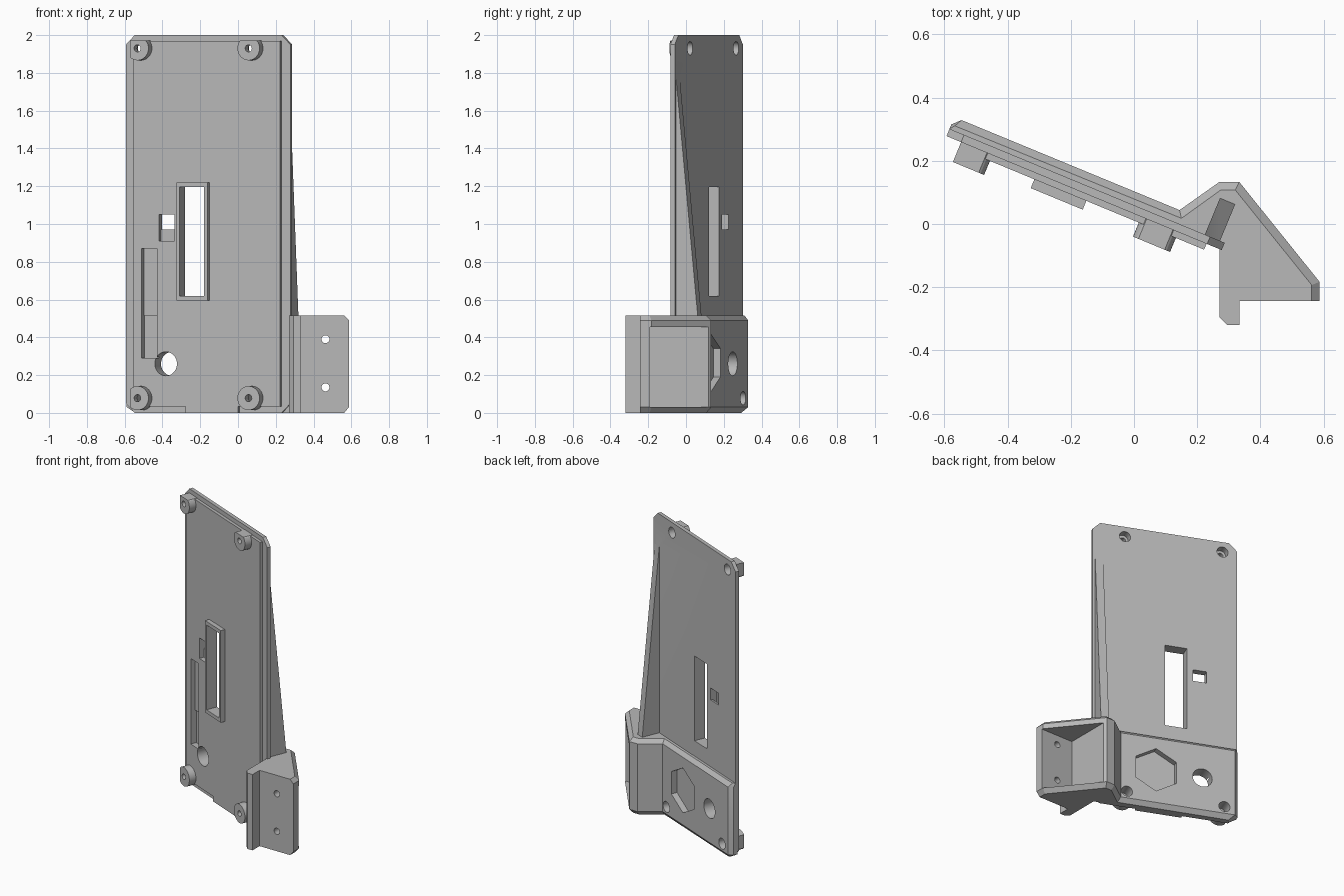
import bpy
import bmesh
from math import cos, sin, pi, radians
from mathutils import Matrix, Vector

if "Cube" in bpy.data.objects:
    bpy.data.objects.remove(bpy.data.objects["Cube"], do_unlink=True)

# Panel frame: u runs along the tilted plate, v towards its back, z up
PANEL = Matrix.Translation((-0.593, 0.278, 0)) @ Matrix.Rotation(radians(-22.5), 4, 'Z')

grey = bpy.data.materials.new("plain_grey")
grey.use_nodes = True
colour = (0.48, 0.48, 0.48, 1)
grey.diffuse_color = colour
grey.node_tree.nodes["Principled BSDF"].inputs["Base Color"].default_value = colour


def loft(name, rings, matrix=None):
    """Closed solid through rings of equal length."""
    bm = bmesh.new()
    loops = [[bm.verts.new(p) for p in ring] for ring in rings]
    n = len(loops[0])
    for a, b in zip(loops, loops[1:]):
        for i in range(n):
            j = (i + 1) % n
            bm.faces.new((a[i], a[j], b[j], b[i]))
    bm.faces.new(loops[0])
    bm.faces.new(loops[-1])
    bmesh.ops.recalc_face_normals(bm, faces=bm.faces)
    if matrix:
        bm.transform(matrix)
    mesh = bpy.data.meshes.new(name)
    bm.to_mesh(mesh)
    bm.free()
    mesh.materials.append(grey)
    ob = bpy.data.objects.new(name, mesh)
    bpy.context.collection.objects.link(ob)
    return ob


def panel_solid(name, outline, v0, v1):
    """Extrude a (u, z) outline through the panel thickness."""
    return loft(name, [[(u, v, z) for u, z in outline] for v in (v0, v1)], PANEL)


def box(u0, u1, z0, z1):
    return [(u0, z0), (u1, z0), (u1, z1), (u0, z1)]


def circle(u, z, r, n=40):
    return [(u + r * sin(2 * pi * i / n), z + r * cos(2 * pi * i / n)) for i in range(n)]


def combine(body, other, operation):
    other.hide_render = True
    mod = body.modifiers.new(operation.lower(), 'BOOLEAN')
    mod.operation = operation
    mod.solver = 'EXACT'
    mod.object = other
    bpy.ops.object.select_all(action='DESELECT')
    body.select_set(True)
    bpy.context.view_layer.objects.active = body
    bpy.ops.object.modifier_apply(modifier=mod.name)
    bpy.data.objects.remove(other, do_unlink=True)


# Thin plate with clipped corners
W, H, C = 0.942, 2.0, 0.05
plate = panel_solid("tilted_mounting_plate", [
    (C, 0), (W - C, 0), (W, C), (W, H - C), (W - C, H), (C, H), (0, H - C), (0, C)], 0, 0.025)

# Raised front panel with a tab reaching the bottom edge
parts = [panel_solid("raised_panel", [
    (0.05, 0.035), (0.35, 0.035), (0.35, 0), (0.65, 0), (0.65, 0.035),
    (0.89, 0.035), (0.89, 1.97), (0.05, 1.97)], -0.02, 0.01)]

# Thick lower block and side bracket in one outline, chamfered at top and bottom
def local(u, v):
    p = PANEL @ Vector((u, v, 0))
    return (p.x, p.y)


flange = [(0.333, -0.244), (0.333, -0.32), (0.295, -0.32), (0.27, -0.294), (0.27, -0.069)]
full = [local(0, 0.01), local(0, 0.04), local(0.025, 0.065), (0.144, 0.044), (0.27, 0.133),
        (0.333, 0.133), (0.587, -0.183), (0.587, -0.244)] + flange
back = [(0.15, 0.018), (0.275, 0.108), (0.32, 0.108), (0.562, -0.193), (0.562, -0.244)]
top = [local(0, 0.01), local(0, 0.025), local(0.012, 0.04)] + back + flange
bottom = [local(0.05, 0.01), local(0.05, 0.025), local(0.06, 0.04)] + back + flange
levels = ((bottom, 0), (full, 0.03), (full, 0.49), (top, 0.515))
parts.append(loft("lower_block", [[(x, y, z) for x, y in ring] for ring, z in levels]))

# Tapered stiffening rib on the back
parts.append(loft("rib", [[(u, 0.01, 0.4), (u, 0.161, 0.4), (u, 0.025, 1.78), (u, 0.01, 1.78)]
                          for u in (0.874, 0.926)], PANEL))

# Screw bosses and the slot frame
mounts = [(u, z) for u in (0.0935, 0.73) for z in (0.078, 1.93)]
for u, z in mounts:
    outline = [(max(a, 0.05), min(b, 1.972)) for a, b in circle(u, z, 0.0635)]
    parts.append(panel_solid("boss", outline, -0.068, 0.01))
parts.append(panel_solid("slot_frame", box(0.309, 0.487, 0.595, 1.22), -0.05, 0.01))

for part in parts:
    combine(plate, part, 'UNION')

# Screw holes with wide back recesses
cuts = []
for u, z in mounts:
    cuts.append((circle(u, z, 0.019, 24), -0.2, 0.2))
    cuts.append((circle(u, z, 0.036), -0.025, 0.1))

# Panel openings and recesses
cuts += [
    (box(0.327, 0.469, 0.62, 1.195), -0.2, 0.2),
    (box(0.197, 0.287, 0.97, 1.05), -0.2, 0.2),
    (box(0.197, 0.287, 0.91, 1.0), -0.2, 0.012),
    (box(0.098, 0.185, 0.4, 0.87), -0.2, 0.01),
    (box(0.098, 0.185, 0.29, 0.515), -0.2, 0.02),
    (circle(0.237, 0.26, 0.0635), -0.2, 0.2),
    (circle(0.54, 0.265, 0.152, 6), 0.025, 0.1),
]
for outline, v0, v1 in cuts:
    combine(plate, panel_solid("cutter", outline, v0, v1), 'DIFFERENCE')

# Hollow of the side bracket, open along its slanted back
hollow = [(0.345, -0.19), (0.65, -0.19), (0.65, 0.16), (0.345, 0.16)]
combine(plate, loft("cutter", [[(x, y, z) for x, y in hollow] for z in (0.03, 0.455)]), 'DIFFERENCE')

# Screw holes in the bracket's front wall
for z in (0.135, 0.39):
    ring = circle(0.463, z, 0.021, 24)
    combine(plate, loft("cutter", [[(x, y, h) for x, h in ring] for y in (-0.3, -0.17)]), 'DIFFERENCE')

# Smooth the round holes, keep every other edge sharp
bpy.ops.object.select_all(action='DESELECT')
plate.select_set(True)
bpy.context.view_layer.objects.active = plate
bpy.ops.object.shade_smooth_by_angle(angle=radians(20))
